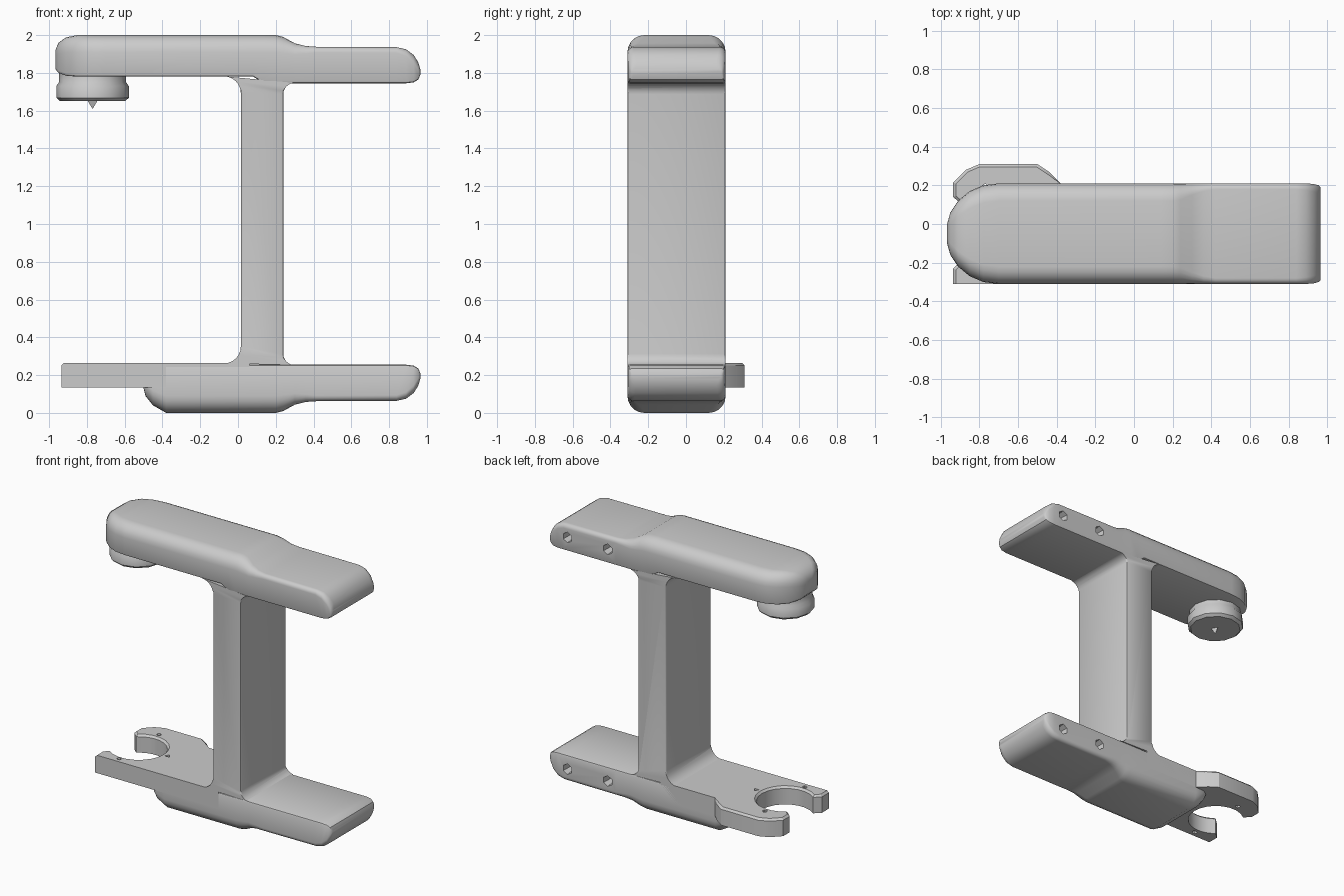
import bpy, bmesh, math
from mathutils import Matrix, Vector

if "Cube" in bpy.data.objects:
    bpy.data.objects.remove(bpy.data.objects["Cube"], do_unlink=True)

grey = bpy.data.materials.new("plain_grey")
grey.use_nodes = True
grey.diffuse_color = (0.6, 0.6, 0.6, 1)
grey.node_tree.nodes["Principled BSDF"].inputs["Base Color"].default_value = (0.6, 0.6, 0.6, 1)

MID = -0.05    # centre of the frame across y
HALF = 0.26    # half of the frame depth


def finish(bm, name):
    bmesh.ops.recalc_face_normals(bm, faces=bm.faces)
    me = bpy.data.meshes.new(name)
    bm.to_mesh(me)
    bm.free()
    ob = bpy.data.objects.new(name, me)
    bpy.context.collection.objects.link(ob)
    me.materials.append(grey)
    return ob


def activate(ob):
    bpy.ops.object.select_all(action='DESELECT')
    ob.select_set(True)
    bpy.context.view_layer.objects.active = ob


def smooth(ob, angle=35):
    activate(ob)
    bpy.ops.object.shade_smooth_by_angle(angle=math.radians(angle))


def cone(name, sides, r1, r2, depth, loc, turn=Matrix()):
    bm = bmesh.new()
    bmesh.ops.create_cone(bm, cap_ends=True, segments=sides, radius1=r1, radius2=r2,
                          depth=depth, matrix=Matrix.Translation(loc) @ turn)
    return finish(bm, name)


def cut(ob, cutters):
    activate(ob)
    for c in cutters:
        mod = ob.modifiers.new("cut", 'BOOLEAN')
        mod.operation, mod.solver, mod.object = 'DIFFERENCE', 'EXACT', c
        bpy.ops.object.modifier_apply(modifier=mod.name)
        bpy.data.objects.remove(c, do_unlink=True)


def arc(cx, cy, r, a0, a1, n):
    angles = [math.radians(a0 + (a1 - a0) * i / n) for i in range(n + 1)]
    return [(cx + r * math.cos(a), cy + r * math.sin(a)) for a in angles]


# An arm is a loft along x: sections of (x, half depth, inner z, outer z, outer corner radius)
def arm(name, sections, flip):
    bm = bmesh.new()
    rings = []
    for x, half, low, high, r in sections:
        r = min(r, half * 0.7, (high - low) * 0.6)
        s = 0.012
        pts = (arc(half - r, high - r, r, 0, 90, 5) + arc(r - half, high - r, r, 90, 180, 5)
               + arc(s - half, low + s, s, 180, 270, 2) + arc(half - s, low + s, s, 270, 360, 2))
        rings.append([bm.verts.new((x, MID + y, 2 - z if flip else z)) for y, z in pts])
    for a, b in zip(rings, rings[1:]):
        for i in range(len(a)):
            j = (i + 1) % len(a)
            bm.faces.new((a[i], a[j], b[j], b[i]))
    bm.faces.new(rings[0])
    bm.faces.new(rings[-1])
    ob = finish(bm, name)
    # screw sockets on the back
    turn = Matrix.Rotation(math.radians(90), 4, 'X')
    z = 0.155 if flip else 1.845
    cut(ob, [cone("socket_cutter", 6, 0.047, 0.03, 0.16, (x, MID + HALF, z), turn)
             for x in (0.485, 0.81)])
    smooth(ob)
    return ob


grip = [(0.20, HALF, 1.745, 2.0, 0.09), (0.24, HALF, 1.745, 1.99, 0.085),
        (0.30, HALF, 1.745, 1.957, 0.06), (0.36, HALF, 1.745, 1.942, 0.04),
        (0.42, HALF, 1.745, 1.938, 0.03), (0.84, HALF, 1.745, 1.936, 0.03),
        (0.89, HALF, 1.745, 1.925, 0.035), (0.93, 0.257, 1.75, 1.895, 0.04),
        (0.955, 0.25, 1.765, 1.855, 0.04), (0.965, 0.24, 1.79, 1.82, 0.02)]
nose = [(-0.967, 0.05, 1.82, 1.92, 0.03), (-0.95, 0.11, 1.80, 1.96, 0.06),
        (-0.91, 0.17, 1.785, 1.988, 0.08), (-0.85, 0.22, 1.78, 2.0, 0.09),
        (-0.78, 0.25, 1.78, 2.0, 0.09), (-0.70, HALF, 1.78, 2.0, 0.09),
        (0.08, HALF, 1.78, 2.0, 0.09), (0.14, HALF, 1.745, 2.0, 0.09)]
heel = [(-0.50, 0.21, 1.745, 1.87, 0.04), (-0.49, 0.235, 1.745, 1.91, 0.06),
        (-0.45, 0.255, 1.745, 1.96, 0.08), (-0.38, HALF, 1.745, 2.0, 0.09)]
arm("upper_arm", nose + grip, False)
arm("lower_arm", heel + grip, True)


# Extrude an outline along an axis-aligned vector
def prism(outline, place, along):
    bm = bmesh.new()
    face = bm.faces.new([bm.verts.new(place(*p)) for p in outline])
    res = bmesh.ops.extrude_face_region(bm, geom=[face])
    moved = [v for v in res["geom"] if isinstance(v, bmesh.types.BMVert)]
    bmesh.ops.translate(bm, verts=moved, vec=Vector(along))
    bmesh.ops.recalc_face_normals(bm, faces=bm.faces)
    return bm


# Column with filleted joints to both arms
fl, fr = 0.09, 0.06
outline = (arc(0.015 - fl, 0.262 + fl, fl, -90, 0, 6) + arc(0.015 - fl, 1.782 - fl, fl, 0, 90, 6)
           + arc(0.24 + fr, 1.747 - fr, fr, 90, 180, 6) + arc(0.24 + fr, 0.253 + fr, fr, 180, 270, 6))
bm = prism(outline, lambda x, z: (x, MID - HALF, z), (0, 2 * HALF, 0))
rim = [e for e in bm.edges if abs(e.verts[0].co.y - e.verts[1].co.y) < 1e-5
       and 0.01 < min(v.co.x for v in e.verts) and max(v.co.x for v in e.verts) < 0.25]
bmesh.ops.bevel(bm, geom=rim, offset=0.01, segments=2, affect='EDGES', profile=0.5)
smooth(finish(bm, "column"))

# Fork plate with a round open notch and a bulge on the back
back = MID + HALF
outline = ([(0.06, back), (-0.38, back), (-0.44, 0.27), (-0.50, 0.31), (-0.80, 0.31),
            (-0.87, 0.28), (-0.935, 0.215), (-0.935, 0.14)]
           + arc(-0.77, -0.045, 0.19, 130, -130, 16)
           + [(-0.935, -0.23), (-0.935, MID - HALF), (0.06, MID - HALF)])
bm = prism(outline, lambda x, y: (x, y, 0.135), (0, 0, 0.13))
top_rim = [e for e in bm.edges if all(v.co.z > 0.26 for v in e.verts)
           and max(v.co.x for v in e.verts) < 0]
bmesh.ops.bevel(bm, geom=top_rim, offset=0.014, segments=1, affect='EDGES')
plate = finish(bm, "fork_plate")
cut(plate, [cone("pin_cutter", 5, 0.018, 0.018, 0.4, (-0.77, 0.19, 0.2)),
            cone("pin_cutter", 5, 0.018, 0.018, 0.4, (-0.77, -0.27, 0.2)),
            cone("dimple_cutter", 3, 0.01, 0.025, 0.06, (-0.53, MID, 0.25))])
smooth(plate, 25)

# Round foot under the upper arm, with a small pointed tip
bm = bmesh.new()
levels = [(1.65, 0.172), (1.668, 0.192), (1.73, 0.192), (1.75, 0.178), (1.80, 0.178)]
rings = [[bm.verts.new((x, y, z)) for x, y in arc(-0.77, MID, r, 0, 330, 11)] for z, r in levels]
for a, b in zip(rings, rings[1:]):
    for i in range(len(a)):
        j = (i + 1) % len(a)
        bm.faces.new((a[i], a[j], b[j], b[i]))
bm.faces.new(rings[0])
bm.faces.new(rings[-1])
smooth(finish(bm, "pressing_foot"))
cone("foot_tip", 3, 0.0, 0.035, 0.05, (-0.77, MID, 1.634))
